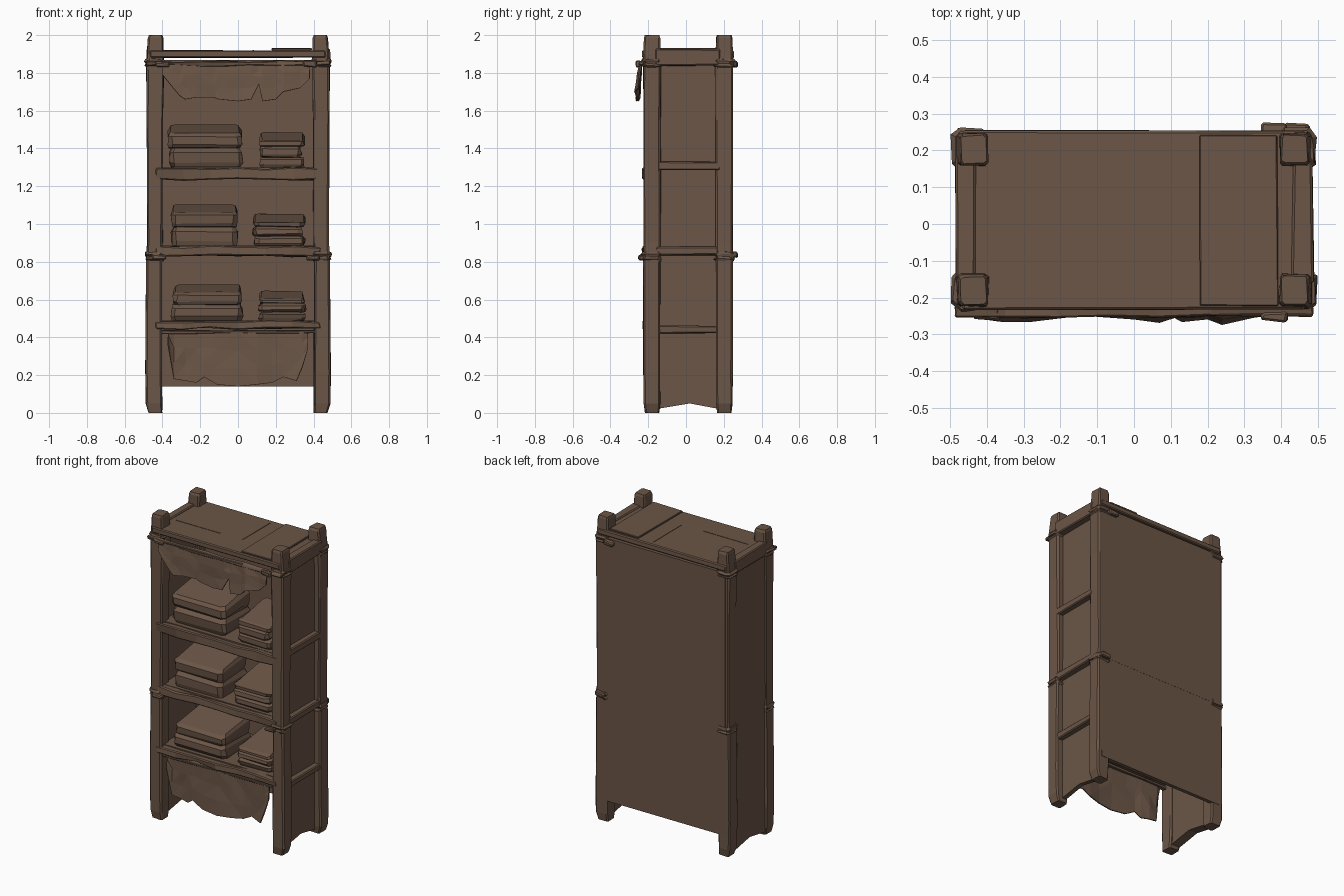
import bpy, bmesh, random
from mathutils import Vector

random.seed(4)
cube = bpy.data.objects.get("Cube")
if cube:
    bpy.data.objects.remove(cube, do_unlink=True)

BROWN = (0.147, 0.092, 0.062, 1)
wood = bpy.data.materials.new("weathered_brown")
wood.use_nodes = True
wood.diffuse_color = BROWN
shader = wood.node_tree.nodes["Principled BSDF"]
shader.inputs["Base Color"].default_value = BROWN
shader.inputs["Roughness"].default_value = 0.9


def finish(name, bm):
    bmesh.ops.recalc_face_normals(bm, faces=bm.faces)
    mesh = bpy.data.meshes.new(name)
    bm.to_mesh(mesh)
    bm.free()
    mesh.materials.append(wood)
    obj = bpy.data.objects.new(name, mesh)
    bpy.context.collection.objects.link(obj)
    return obj


def box(name, x, y, z, bevel=0.0, wobble=0.0, cuts=0):
    """Box from (min, max) ranges, with worn edges; cuts divide it for more wear."""
    bm = bmesh.new()
    bmesh.ops.create_cube(bm, size=1)
    if cuts:
        along_x = [e for e in bm.edges if abs(e.verts[0].co.x - e.verts[1].co.x) > 0.5]
        bmesh.ops.subdivide_edges(bm, edges=along_x, cuts=cuts, use_grid_fill=True)
    for v in bm.verts:
        for i, (low, high) in enumerate((x, y, z)):
            v.co[i] = low + (v.co[i] + 0.5) * (high - low) + random.uniform(-wobble, wobble)
    if bevel:
        sharp = [e for e in bm.edges if e.calc_face_angle(0) > 0.8]
        bmesh.ops.bevel(bm, geom=sharp, offset=bevel, segments=1, affect='EDGES')
    return finish(name, bm)


def loft(name, rings, wobble=0.0, chamfer=0.2, slope=0.0):
    """Chamfered rectangular rings (cx, cy, z, half_x, half_y) joined upwards."""
    bm = bmesh.new()
    loops = []
    for level, (cx, cy, z, hx, hy) in enumerate(rings):
        c = chamfer * min(hx, hy)
        tilt = slope * level / (len(rings) - 1)
        loop = []
        for sx, sy in ((1, 1), (-1, 1), (-1, -1), (1, -1)):
            pair = [(sx * hx, sy * (hy - c)), (sx * (hx - c), sy * hy)]
            if sx * sy < 0:
                pair.reverse()
            for px, py in pair:
                jitter = Vector([random.uniform(-wobble, wobble) for _ in range(3)])
                jitter.z *= 0.5
                loop.append(bm.verts.new(Vector((cx + px, cy + py, z + tilt * py)) + jitter))
        loops.append(loop)
    for a, b in zip(loops, loops[1:]):
        for i in range(8):
            j = (i + 1) % 8
            bm.faces.new((a[i], a[j], b[j], b[i]))
    bm.faces.new(loops[0][::-1])
    bm.faces.new(loops[-1])
    return finish(name, bm)


def cloth(name, hem, top, y, lean, pleat):
    """Hanging creased cloth with a ragged hem given as (x, z) points."""
    bm = bmesh.new()
    columns = []
    for x, z in hem:
        fold = random.uniform(-pleat, pleat)
        column = []
        for k in range(4):
            t = k / 3
            wave = fold * (0.4 + 0.6 * t) + random.uniform(-0.3, 0.3) * pleat
            column.append(bm.verts.new((x, y + lean * t + wave, top + (z - top) * t)))
        columns.append(column)
    for a, b in zip(columns, columns[1:]):
        for k in range(3):
            bm.faces.new((a[k], a[k + 1], b[k + 1], b[k]))
    bmesh.ops.triangulate(bm, faces=bm.faces[:])
    obj = finish(name, bm)
    solid = obj.modifiers.new("thickness", 'SOLIDIFY')
    solid.thickness = 0.008
    solid.offset = 0
    return obj


# Corner posts with worn feet and tapered tops
for side, sx in (("right", -1), ("left", 1)):
    for end, cy in (("front", -0.18), ("back", 0.203)):
        loft(f"{end}_{side}_post", [
            (sx * 0.437, cy, 0, 0.035, 0.036),
            (sx * 0.445, cy, 0.05, 0.043, 0.044),
            (sx * 0.446, cy, 0.22, 0.044, 0.045),
            (sx * 0.445, cy, 0.80, 0.041, 0.044),
            (sx * 0.440, cy, 0.90, 0.040, 0.044),
            (sx * 0.440, cy, 1.55, 0.042, 0.045),
            (sx * 0.438, cy, 1.82, 0.047, 0.047),
            (sx * 0.438, cy, 1.90, 0.043, 0.045),
            (sx * 0.436, cy, 1.985, 0.039, 0.042),
            (sx * 0.436, cy, 2.0, 0.034, 0.037)], 0.0025)
        # Cord lashings around the joints
        for n, z in enumerate((0.815, 0.84, 1.838, 1.862)):
            cx, grow = sx * 0.441, 0.049 + 0.003 * (n % 2)
            loft(f"{end}_{side}_lashing_{n}", [
                (cx, cy, z - 0.012, grow - 0.006, grow - 0.006),
                (cx, cy, z, grow, grow + 0.004),
                (cx, cy, z + 0.012, grow - 0.006, grow - 0.006)], 0.006, 0.35)

    # Side wall with an arched lower edge: flush on the right, recessed on the left
    face_x = sx * 0.445 if sx > 0 else sx * 0.477
    bm = bmesh.new()
    outline = [(-0.16, 0.02), (0.02, 0.05), (0.18, 0.02), (0.18, 1.9), (-0.16, 1.9)]
    face = bm.faces.new([bm.verts.new((face_x, y, z)) for y, z in outline])
    moved = bmesh.ops.extrude_face_region(bm, geom=[face])["geom"]
    bmesh.ops.translate(bm, vec=(sx * 0.415 - face_x, 0, 0),
                        verts=[v for v in moved if isinstance(v, bmesh.types.BMVert)])
    finish(f"{side}_wall", bm)
    box(f"{side}_top_rail", sorted((sx * 0.43, sx * 0.487)), (-0.16, 0.18),
        (1.84, 1.925), 0.006, 0.004)

# Rails across the recessed side
for n, (low, high) in enumerate(((0.42, 0.46), (0.835, 0.88), (1.285, 1.33))):
    box(f"left_rail_{n}", (0.43, 0.482), (-0.16, 0.18), (low, high), 0.006, 0.004)

# Loose cord knots at the lashings
knots = [(-0.40, -0.245, 1.845), (0.38, -0.25, 1.845), (0.38, 0.255, 1.845),
         (-0.42, -0.235, 0.825), (0.44, 0.255, 0.84), (0.40, -0.235, 0.82)]
for n, (x, y, z) in enumerate(knots):
    box(f"cord_knot_{n}", (x - 0.035, x + 0.035), (y - 0.015, y + 0.015),
        (z - 0.015, z + 0.015), 0.006, 0.007)

# Back boards and top boards
box("upper_back_board", (-0.46, 0.46), (0.225, 0.25), (0.83, 1.868))
box("lower_back_board", (-0.46, 0.46), (0.225, 0.249), (0.14, 0.832))
box("top_board", (-0.465, 0.465), (-0.232, 0.254), (1.88, 1.918), 0.006, 0.002)
box("top_patch", (0.18, 0.39), (-0.22, 0.24), (1.915, 1.930), 0.003, 0.004)
box("long_top_split", (0.078, 0.084), (-0.07, 0.22), (1.916, 1.921))
box("cross_top_split", (-0.40, -0.08), (-0.075, -0.07), (1.916, 1.921))

# Shelves with worn front rails lapping the posts
for name, top, drop in (("lower", 0.49, 0.045), ("middle", 0.885, 0.055), ("upper", 1.30, 0.065)):
    box(f"{name}_shelf", (-0.42, 0.42), (-0.19, 0.23), (top - 0.03, top))
    box(f"{name}_shelf_rail", (-0.435, 0.435), (-0.228, -0.175),
        (top - drop, top - 0.004), 0.006, 0.007, 5)
box("lower_cloth_rail", (-0.42, 0.42), (-0.21, -0.18), (0.42, 0.437), 0.003, 0.003, 4)
box("upper_cloth_rail", (-0.485, 0.485), (-0.25, -0.222), (1.838, 1.862), 0.004, 0.005, 6)

# Stacks of folded fabric: x range, base, height, layers
stacks = [
    (-0.37, 0.03, 1.30, 0.205, 2), (0.11, 0.35, 1.30, 0.165, 3),
    (-0.36, 0.005, 0.885, 0.20, 2), (0.075, 0.35, 0.885, 0.15, 3),
    (-0.35, 0.03, 0.49, 0.17, 2), (0.10, 0.355, 0.49, 0.135, 3)]
for n, (x0, x1, base, height, layers) in enumerate(stacks):
    step = height / layers
    for k in range(layers):
        cx = (x0 + x1) / 2 + random.uniform(-0.008, 0.008)
        hx = (x1 - x0) / 2 - random.uniform(0, 0.01)
        z = base + k * step
        loft(f"folded_fabric_{n}_{k}", [
            (cx, -0.03, z, hx * 0.95, 0.135),
            (cx, -0.03, z + step * 0.25, hx, 0.145),
            (cx, -0.03, z + step * 0.75, hx * 0.99, 0.145),
            (cx, -0.025, z + step * 0.98, hx * 0.93, 0.13)],
            0.006, 0.15, 0.16 if k == layers - 1 else 0)

# Ragged hanging cloths
cloth("upper_valance",
      [(-0.40, 1.79), (-0.36, 1.74), (-0.31, 1.68), (-0.28, 1.66), (-0.22, 1.67),
       (-0.13, 1.67), (-0.10, 1.66), (0, 1.65), (0.07, 1.66), (0.11, 1.74),
       (0.13, 1.65), (0.20, 1.66), (0.24, 1.70), (0.33, 1.72), (0.38, 1.77)],
      1.85, -0.24, -0.016, 0.012)
cloth("lower_curtain",
      [(-0.37, 0.36), (-0.34, 0.18), (-0.28, 0.17), (-0.22, 0.16), (-0.18, 0.19),
       (-0.11, 0.15), (0, 0.14), (0.10, 0.15), (0.18, 0.16), (0.24, 0.19),
       (0.31, 0.17), (0.34, 0.24), (0.37, 0.34)],
      0.43, -0.2, -0.006, 0.014)
